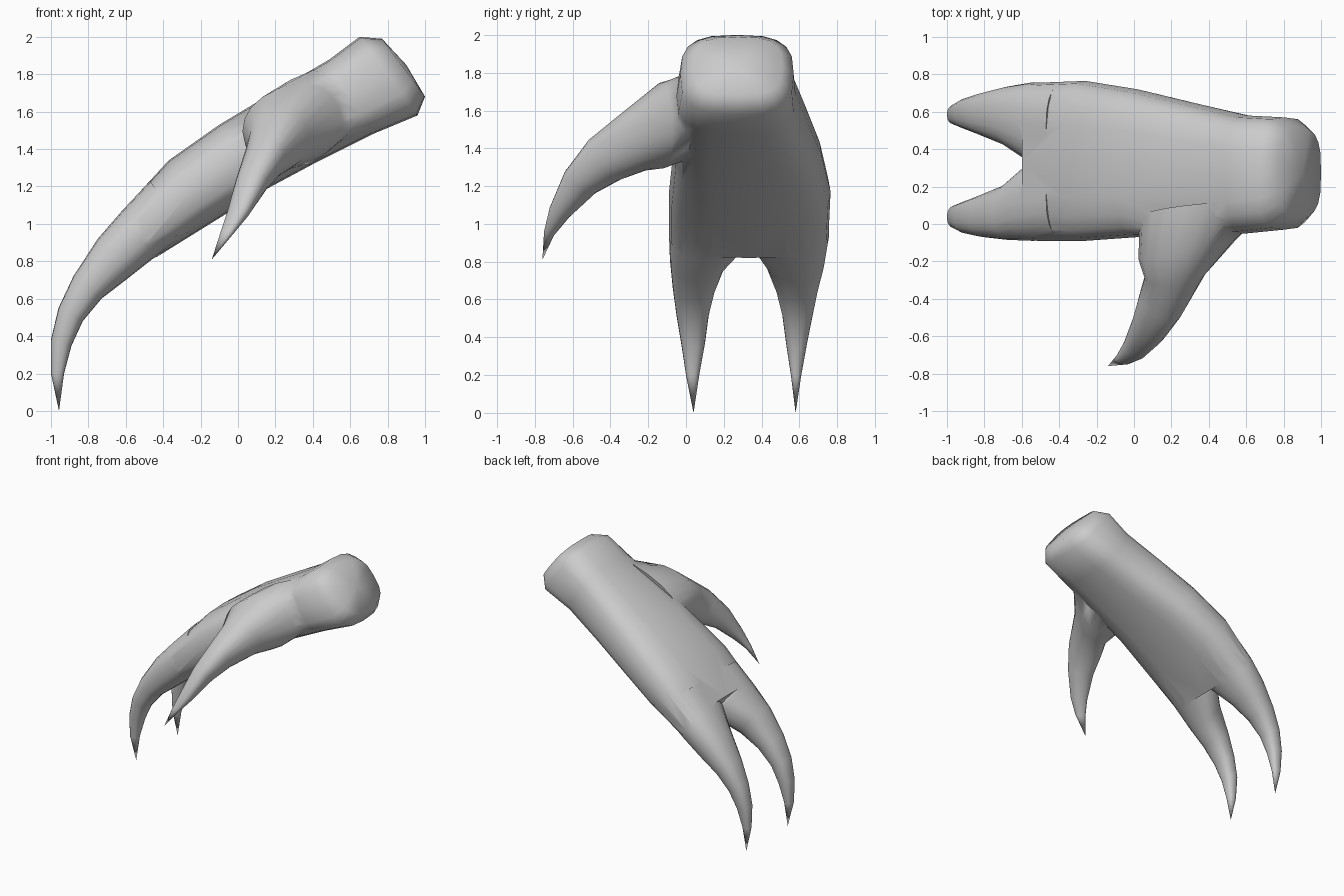
import bpy
import bmesh
from math import cos, sin, tau, copysign, radians
from mathutils import Vector

SIDES = 20

cube = bpy.data.objects.get("Cube")
if cube:
    bpy.data.objects.remove(cube, do_unlink=True)

skin = bpy.data.materials.new("plain_grey")
skin.use_nodes = True
GREY = (0.6, 0.6, 0.6, 1.0)
skin.diffuse_color = GREY
skin.node_tree.nodes["Principled BSDF"].inputs["Base Color"].default_value = GREY


def slab(top, bottom, y0, y1):
    """Section given by its upper and lower (x, z) points and its y range."""
    t = Vector((top[0], 0, top[1]))
    b = Vector((bottom[0], 0, bottom[1]))
    centre = (t + b) / 2 + Vector((0, (y0 + y1) / 2, 0))
    return centre, Vector((0, (y1 - y0) / 2, 0)), (t - b) / 2


def loft(name, sections, power, start=None, end=None):
    """Skin superellipse sections; close each end with a point or a flat cap."""
    bm = bmesh.new()
    rings = []
    for centre, u, v in sections:
        ring = []
        for i in range(SIDES):
            c, s = cos(tau * i / SIDES), sin(tau * i / SIDES)
            a = copysign(abs(c) ** (2 / power), c)
            b = copysign(abs(s) ** (2 / power), s)
            ring.append(bm.verts.new(Vector(centre) + Vector(u) * a + Vector(v) * b))
        rings.append(ring)
    for r0, r1 in zip(rings, rings[1:]):
        for i in range(SIDES):
            j = (i + 1) % SIDES
            bm.faces.new((r0[i], r0[j], r1[j], r1[i]))
    for ring, point in ((rings[0], start), (rings[-1], end)):
        if point is None:
            bm.faces.new(ring)
        else:
            apex = bm.verts.new(point)
            for i in range(SIDES):
                bm.faces.new((ring[i], ring[(i + 1) % SIDES], apex))
    bmesh.ops.recalc_face_normals(bm, faces=bm.faces)
    mesh = bpy.data.meshes.new(name)
    bm.to_mesh(mesh)
    bm.free()
    mesh.materials.append(skin)
    obj = bpy.data.objects.new(name, mesh)
    bpy.context.collection.objects.link(obj)
    return obj


# Palm and wrist, with a softly domed wrist end
palm = loft("clawed_hand", [
    slab((0.77, 1.99), (1.0, 1.68), 0.04, 0.51),
    slab((0.65, 2.0), (0.96, 1.58), -0.03, 0.57),
    slab((0.49, 1.88), (0.72, 1.48), -0.05, 0.58),
    slab((0.2, 1.71), (0.42, 1.33), -0.06, 0.65),
    slab((-0.1, 1.53), (0.14, 1.18), -0.07, 0.72),
    slab((-0.37, 1.34), (-0.15, 1.0), -0.09, 0.765),
    slab((-0.6, 1.09), (-0.44, 0.82), -0.09, 0.755),
], 3.0, start=(0.9, 0.275, 1.85))

# Two finger claws share a side profile and differ in their y ranges
PROFILE = [((-0.47, 1.23), (-0.28, 0.94)), ((-0.62, 1.07), (-0.46, 0.81)),
           ((-0.75, 0.92), (-0.6, 0.7)), ((-0.88, 0.72), (-0.73, 0.6)),
           ((-0.96, 0.55), (-0.83, 0.48)), ((-1.0, 0.38), (-0.89, 0.35)),
           ((-1.0, 0.2), (-0.93, 0.2))]
FRONT = [(-0.08, 0.36), (-0.09, 0.33), (-0.085, 0.21), (-0.07, 0.155),
         (-0.05, 0.12), (-0.025, 0.1), (0.0, 0.07)]
BACK = [(0.3, 0.75), (0.33, 0.758), (0.42, 0.735), (0.475, 0.7),
        (0.51, 0.67), (0.53, 0.64), (0.555, 0.61)]
parts = []
for name, spans, tip_y in (("front_claw", FRONT, 0.04), ("back_claw", BACK, 0.58)):
    sections = [slab(t, b, *span) for (t, b), span in zip(PROFILE, spans)]
    parts.append(loft(name, sections, 2.4, end=(-0.957, tip_y, 0)))

# Thumb claw: sections as centre, width axis, height axis
parts.append(loft("thumb_claw", [
    ((0.38, 0.06, 1.59), (0.33, 0.04, 0.17), (-0.1, 0.04, 0.18)),
    ((0.29, -0.13, 1.52), (0.25, 0.05, 0.1), (-0.08, -0.03, 0.2)),
    ((0.22, -0.27, 1.44), (0.16, 0, 0.04), (-0.03, -0.06, 0.15)),
    ((0.14, -0.43, 1.34), (0.11, -0.05, 0), (0, -0.07, 0.11)),
    ((0.075, -0.56, 1.22), (0.085, -0.04, 0), (-0.01, -0.07, 0.06)),
    ((0, -0.67, 1.06), (0.055, -0.025, -0.01), (0, -0.045, 0.03)),
    ((-0.06, -0.725, 0.95), (0.035, -0.015, 0), (0, -0.02, 0.015)),
], 2.2, end=(-0.14, -0.76, 0.81)))

# Merge the claws into the palm as one skin
bpy.ops.object.select_all(action="DESELECT")
palm.select_set(True)
bpy.context.view_layer.objects.active = palm
for part in parts:
    merge = palm.modifiers.new("merge_" + part.name, "BOOLEAN")
    merge.operation = "UNION"
    merge.solver = "EXACT"
    merge.object = part
    bpy.ops.object.modifier_apply(modifier=merge.name)
    bpy.data.objects.remove(part, do_unlink=True)
bpy.ops.object.shade_smooth_by_angle(angle=radians(65))
